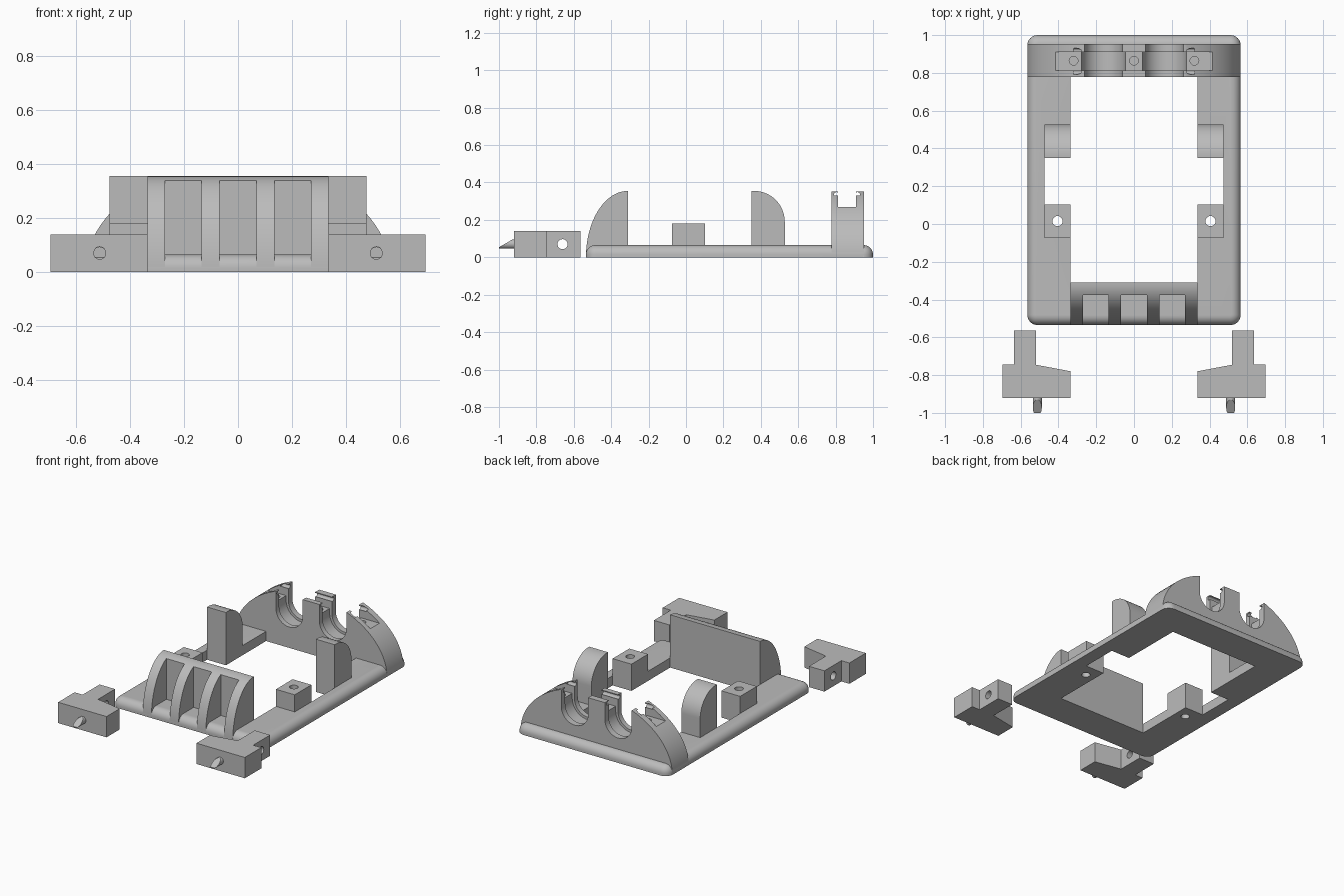
import bpy, bmesh, math
from mathutils import Vector

if "Cube" in bpy.data.objects:
    bpy.data.objects.remove(bpy.data.objects["Cube"], do_unlink=True)

grey = bpy.data.materials.new("plain grey")
grey.use_nodes = True
COLOR = (0.5, 0.5, 0.5, 1)
grey.diffuse_color = COLOR
grey.node_tree.nodes["Principled BSDF"].inputs["Base Color"].default_value = COLOR

# Maps profile coordinates (u, v) and depth d to space for each extrusion axis
PLACE = {"x": lambda u, v, d: (d, u, v),
         "y": lambda u, v, d: (u, d, v),
         "z": lambda u, v, d: (u, v, d)}


def prism(name, points, axis, start, end):
    bm = bmesh.new()
    ends = [[bm.verts.new(PLACE[axis](u, v, d)) for u, v in points] for d in (start, end)]
    bm.faces.new(ends[0])
    bm.faces.new(ends[1])
    n = len(points)
    for i in range(n):
        j = (i + 1) % n
        bm.faces.new((ends[0][i], ends[0][j], ends[1][j], ends[1][i]))
    bmesh.ops.recalc_face_normals(bm, faces=bm.faces)
    mesh = bpy.data.meshes.new(name)
    bm.to_mesh(mesh)
    bm.free()
    mesh.materials.append(grey)
    obj = bpy.data.objects.new(name, mesh)
    bpy.context.collection.objects.link(obj)
    return obj


def arc(cu, cv, ru, rv, a, b, steps=24):
    angles = [math.radians(a + (b - a) * i / steps) for i in range(steps + 1)]
    return [(cu + ru * math.cos(t), cv + rv * math.sin(t)) for t in angles]


def rect(u0, u1, v0, v1):
    return [(u0, v0), (u1, v0), (u1, v1), (u0, v1)]


def rod(axis, u, v, r, start, end):
    return prism("rod", arc(u, v, r, r, 0, 345, 23), axis, start, end)


def apply_modifier(obj, mod):
    bpy.context.view_layer.objects.active = obj
    bpy.ops.object.modifier_apply(modifier=mod.name)


def cut(obj, *cutters):
    for c in cutters:
        mod = obj.modifiers.new("cut", "BOOLEAN")
        mod.operation = "DIFFERENCE"
        mod.solver = "EXACT"
        mod.object = c
        apply_modifier(obj, mod)
        bpy.data.objects.remove(c, do_unlink=True)


def smooth(obj):
    bpy.ops.object.select_all(action="DESELECT")
    obj.select_set(True)
    bpy.context.view_layer.objects.active = obj
    bpy.ops.object.shade_smooth_by_angle(angle=math.radians(30))


# Base frame with rounded corners and a rounded upper rim
R = 0.055
HX, FRONT, BACK, TOP = 0.565, -0.535, 1.0, 0.065
outline = []
for x, y, a in ((HX - R, BACK - R, 0), (R - HX, BACK - R, 90),
                (R - HX, FRONT + R, 180), (HX - R, FRONT + R, 270)):
    outline += arc(x, y, R, R, a, a + 90, 8)
frame = prism("base_frame", outline, "z", 0, TOP)
bm = bmesh.new()
bm.from_mesh(frame.data)
rim = [e for e in bm.edges if all(v.co.z > TOP - 0.001 for v in e.verts)]
bmesh.ops.bevel(bm, geom=rim, offset=0.05, segments=8, profile=0.5, affect="EDGES")
bm.to_mesh(frame.data)
bm.free()
cut(frame,
    prism("opening", rect(-0.335, 0.335, -0.31, 0.78), "z", -0.1, 0.2),
    prism("side_opening", rect(-0.475, 0.475, 0.102, 0.35), "z", -0.1, 0.2),
    *[rod("z", s * 0.405, 0.015, 0.027, -0.1, 0.2) for s in (-1, 1)])
smooth(frame)

# Curved front guard with three recessed bays
guard = prism("front_guard", [(-0.31, 0.0)] + arc(-0.31, 0, 0.225, 0.355, 90, 180),
              "x", -0.335, 0.335)
cut(guard, *[prism("bay", rect(x - 0.068, x + 0.068, -0.7, -0.375), "z", -0.1, 0.5)
             for x in (-0.2025, 0, 0.2025)])
smooth(guard)

# Domed rear wall with two stepped cradles
wall = prism("rear_wall", arc(0, 0, HX, 0.4, 0, 180, 48), "y", 0.777, 0.952)
cut(wall, prism("flat_top", rect(-0.6, 0.6, 0.352, 0.6), "y", 0.7, 1.1))


def cradle(x, r, start, end):
    profile = arc(x, 0.24, r, r, 180, 360) + [(x + r, 0.6), (x - r, 0.6)]
    return prism("cradle", profile, "y", start, end)


for s in (-1, 1):
    cut(wall, cradle(s * 0.162, 0.1, 0.7, 1.1), cradle(s * 0.162, 0.117, 0.812, 0.91))
# Long channel, snap grooves along its sides, and pin holes in its floor
cut(wall, prism("channel", rect(-0.6, 0.6, 0.27, 0.6), "y", 0.812, 0.91))
cut(wall, *[rod("x", y, 0.334, 0.014, -0.32, 0.32) for y in (0.805, 0.917)])
cut(wall, *[rod("z", x, 0.864, 0.023, 0.17, 0.5) for x in (-0.32, 0, 0.32)])
smooth(wall)

# Parts repeated on both sides
arm_plan = [(0.695, -0.92), (0.335, -0.92), (0.335, -0.78), (0.52, -0.745),
            (0.52, -0.565), (0.635, -0.565), (0.635, -0.745), (0.695, -0.745)]
for s, side in ((1, "left"), (-1, "right")):
    x0, x1 = s * 0.335, s * 0.475

    # Upright stop with a rounded rear shoulder
    stop = prism(side + "_stop", [(0.35, 0.0), (0.528, 0.0)]
                 + arc(0.363, 0.19, 0.165, 0.165, 0, 90) + [(0.35, 0.355)], "x", x0, x1)
    smooth(stop)

    # Drilled mounting block
    block = prism(side + "_block", rect(x0, x1, -0.075, 0.102), "z", 0.03, 0.18)
    cut(block, rod("z", s * 0.405, 0.015, 0.027, -0.1, 0.3))
    smooth(block)

    # Loose latch arm with a cross hole
    arm = prism(side + "_latch_arm", [(s * x, y) for x, y in arm_plan], "z", 0, 0.14)
    cut(arm, rod("x", -0.66, 0.07, 0.027, s * 0.45, s * 0.7))
    smooth(arm)

    # Latch pin with a slanted tip
    pin = rod("y", s * 0.512, 0.07, 0.024, -1.0, -0.9)
    pin.name = side + "_latch_pin"
    cut(pin, prism("slant", [(-0.925, 0.097), (-1.02, 0.042), (-1.02, 0.2), (-0.925, 0.2)],
                   "x", s * 0.4, s * 0.6))
    smooth(pin)
